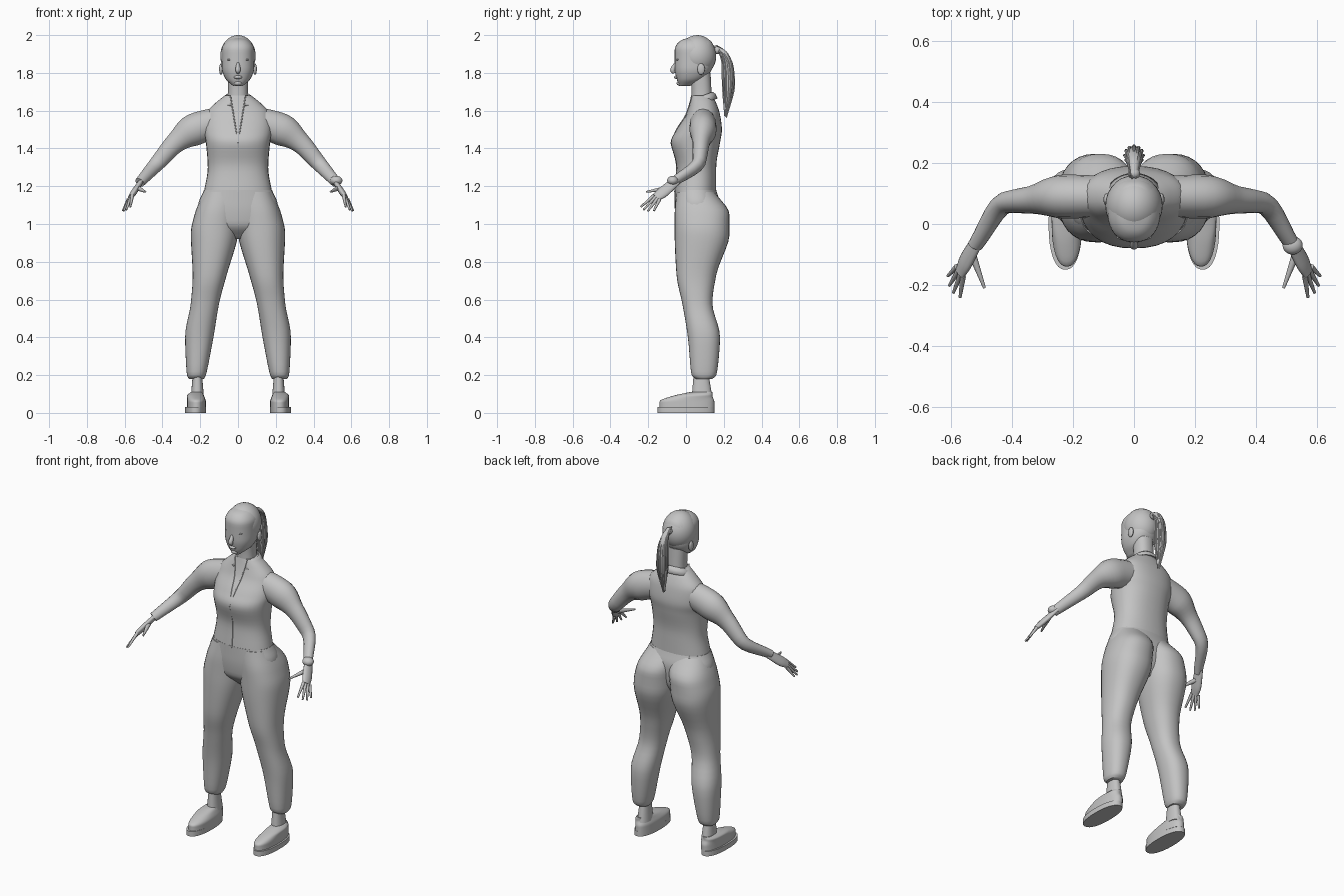
import bpy, bmesh, math, random
from mathutils import Vector

random.seed(4)
if "Cube" in bpy.data.objects:
    bpy.data.objects.remove(bpy.data.objects["Cube"])

grey = bpy.data.materials.new("plain grey")
grey.use_nodes = True
tone = (.55, .55, .55, 1)
grey.diffuse_color = tone
grey.node_tree.nodes["Principled BSDF"].inputs["Base Color"].default_value = tone


def finish(name, bm):
    """Turn the mesh into a smooth object with sharp corners kept."""
    bmesh.ops.recalc_face_normals(bm, faces=bm.faces)
    mesh = bpy.data.meshes.new(name)
    bm.to_mesh(mesh)
    bm.free()
    mesh.materials.append(grey)
    mesh.shade_smooth()
    mesh.set_sharp_from_angle(angle=math.radians(50))
    part = bpy.data.objects.new(name, mesh)
    bpy.context.collection.objects.link(part)
    return part


def harmonic(a, b):
    return 2 * a * b / (a + b) if a * b > 0 else 0


def refine(rows, steps=5):
    """Smooth, overshoot-free interpolation between rows of numbers."""
    fine = []
    last = len(rows) - 1
    for i in range(last):
        start, end = rows[i], rows[i + 1]
        before, after = rows[max(i - 1, 0)], rows[min(i + 2, last)]
        for step in range(steps):
            t = step / steps
            row = []
            for o, a, b, c in zip(before, start, end, after):
                rise = b - a
                m = harmonic(a - o, rise) if i else rise
                n = harmonic(rise, c - b) if i + 1 < last else rise
                bend = 3 * rise - 2 * m - n
                row.append(a + t * m + t * t * bend + t ** 3 * (m + n - 2 * rise))
            fine.append(row)
    return fine + [list(rows[-1])]


def turn(count):
    return [math.tau * i / count for i in range(count)]


def skin(name, loops):
    """Join rings of points into a closed tube."""
    bm = bmesh.new()
    rings = [[bm.verts.new(p) for p in loop] for loop in loops]
    for low, high in zip(rings, rings[1:]):
        for i in range(len(low)):
            bm.faces.new((low[i - 1], low[i], high[i], high[i - 1]))
    bm.faces.new(rings[0])
    bm.faces.new(rings[-1])
    return finish(name, bm)


def squared(value):
    """Flatten a circle slightly towards a rounded box."""
    return math.copysign(abs(value) ** .88, value)


def stack(name, rows, side=1):
    """Level rings given as height, inner x, outer x, front y, back y."""
    loops = []
    for z, inner, outer, front, back in refine(rows):
        loops.append([(side * (inner + outer + (outer - inner) * squared(math.cos(a))) / 2,
                       (front + back + (back - front) * squared(math.sin(a))) / 2, z)
                      for a in turn(32)])
    return skin(name, loops)


def centred(rows):
    return [(z, -width, width, front, back) for z, width, front, back in rows]


def limb(name, rows, side=1, depth=1, sides=16):
    """Tube along a path given as x, y, z, radius."""
    rows = refine(rows)
    path = [Vector(row[:3]) for row in rows]
    loops = []
    for i, (centre, row) in enumerate(zip(path, rows)):
        along = (path[min(i + 1, len(path) - 1)] - path[max(i - 1, 0)]).normalized()
        across = along.cross(Vector((0, 1, 0))).normalized()
        deep = across.cross(along) * depth
        ring = [centre + row[3] * (across * math.cos(a) + deep * math.sin(a))
                for a in turn(sides)]
        loops.append([(side * p.x, p.y, p.z) for p in ring])
    return skin(name, loops)


def ball(name, centre, size):
    bm = bmesh.new()
    bmesh.ops.create_uvsphere(bm, u_segments=28, v_segments=18, radius=1)
    bmesh.ops.scale(bm, vec=size, verts=bm.verts)
    bmesh.ops.translate(bm, vec=centre, verts=bm.verts)
    return finish(name, bm)


# Shirt body, with a seam that follows its front and forks at the bust
bust = 1.43
shirt = centred([(1.17, .18, -.06, .16), (1.3, .16, -.05, .16), (bust, .17, -.08, .18),
                 (1.5, .18, -.05, .19), (1.58, .17, 0, .18), (1.64, .12, .02, .16),
                 (1.68, .07, .03, .14)])
stack("shirt_body", shirt)
seam = [(max(0, row[0] - bust) * .16, row[3], row[0], .003) for row in shirt]
limb("shirt_seam", [p for p in seam if p[2] <= bust], sides=6)

# Trouser seat
stack("trouser_seat", centred([(1.18, .18, -.06, .16), (1.1, .21, -.06, .18),
                               (1, .2, -.05, .17), (.92, .06, .02, .13)]))

for side, label in ((1, "left_"), (-1, "right_")):
    limb(label + "neckline", [p for p in seam if p[2] >= bust], side, sides=6)

    # Trouser leg
    stack(label + "trouser_leg", [
        (1.17, -.03, .18, -.05, .15), (1.05, -.01, .23, -.06, .23), (.94, 0, .25, -.06, .23),
        (.73, .06, .24, -.05, .16), (.58, .1, .25, -.02, .14), (.4, .13, .28, .01, .18),
        (.2, .17, .27, .03, .16), (.18, .18, .26, .05, .14)], side)

    # Ankle and shoe
    stack(label + "ankle", [(.2, .19, .24, .04, .12), (.08, .18, .25, .03, .14)], side)
    stack(label + "sole", [(0, .17, .28, -.15, .15), (.03, .17, .28, -.15, .15)], side)
    stack(label + "shoe", [(.03, .17, .27, -.14, .15), (.06, .17, .27, -.14, .15),
                           (.09, .18, .27, -.07, .14), (.11, .19, .25, .02, .14)], side)

    # Sleeve
    limb(label + "sleeve", [(.1, .09, 1.54, .08), (.23, .09, 1.5, .085), (.33, .08, 1.43, .055),
                            (.42, .07, 1.33, .042), (.52, -.07, 1.22, .027)], side, depth=.85)

    # Hand, four fanned fingers and a thumb
    limb(label + "hand", [(.51, -.05, 1.23, .013), (.55, -.12, 1.17, .016),
                          (.57, -.16, 1.14, .012)], side, depth=2)
    for k in range(4):
        spread = k / 3
        root = Vector((.56, -.17, 1.15)).lerp(Vector((.58, -.14, 1.13)), spread)
        tip = Vector((.57, -.24, 1.09)).lerp(Vector((.61, -.17, 1.07)), spread)
        tip += Vector((.01, -.01, -.01)) * math.sin(math.pi * spread)
        limb(label + "finger", [(*root, .01), (*tip, .005)], side, sides=8)
    limb(label + "thumb", [(.53, -.1, 1.19, .014), (.49, -.21, 1.17, .005)], side, sides=8)

    # Ear, eye and brow
    ball(label + "ear", (side * .09, .08, 1.82), (.01, .02, .03))
    ball(label + "eye", (side * .034, -.04, 1.85), (.016, .012, .008))
    ball(label + "brow", (side * .036, -.04, 1.87), (.022, .012, .006))

# Wrist watch on the left arm
ball("wrist_watch", (.52, -.07, 1.23), (.033, .03, .025))

# Neck and head
stack("neck", centred([(1.6, .06, .03, .14), (1.7, .052, .03, .135), (1.8, .055, .02, .13)]))
stack("head", centred([(1.73, .025, -.035, .02), (1.77, .067, -.05, .1), (1.83, .086, -.06, .14),
                       (1.92, .087, -.06, .15), (1.97, .06, -.03, .13), (1.99, .02, .03, .08)]))
limb("nose", [(0, -.05, 1.86, .006), (0, -.07, 1.815, .014), (0, -.06, 1.8, .008)])
ball("lips", (0, -.05, 1.777), (.022, .014, .009))
ball("chin", (0, -.03, 1.745), (.022, .02, .014))

# Hair pulled back over the skull
ball("hair", (0, .06, 1.89), (.094, .1, .11))

# Folded collar, open at the front
bm = bmesh.new()
columns = []
for i in range(25):
    angle = math.radians(155) * (i / 12 - 1)
    drop = .02 * (1 - math.cos(angle))
    columns.append([bm.verts.new((math.sin(angle) * r, .087 + math.cos(angle) * r * .85, z - drop))
                    for r, z in ((.06, 1.67), (.065, 1.7), (.08, 1.69), (.095, 1.665))])
for here, there in zip(columns, columns[1:]):
    for k in range(3):
        bm.faces.new((here[k], there[k], there[k + 1], here[k + 1]))
fold = finish("collar", bm).modifiers.new("thickness", "SOLIDIFY")
fold.thickness = .006

# Ponytail: tie, core and loose strands around it
ball("hair_tie", (0, .165, 1.92), (.02, .018, .02))
tail = [(0, .16, 1.93, .012), (0, .2, 1.9, .02), (0, .22, 1.84, .027),
        (0, .225, 1.74, .03), (0, .21, 1.57, .006)]
limb("ponytail", tail)
for a in turn(12):
    lift = random.uniform(-.01, .02)
    limb("hair_strand", [(x + math.cos(a) * r, y + math.sin(a) * r, z + lift, r / 5)
                         for x, y, z, r in tail], sides=6)
